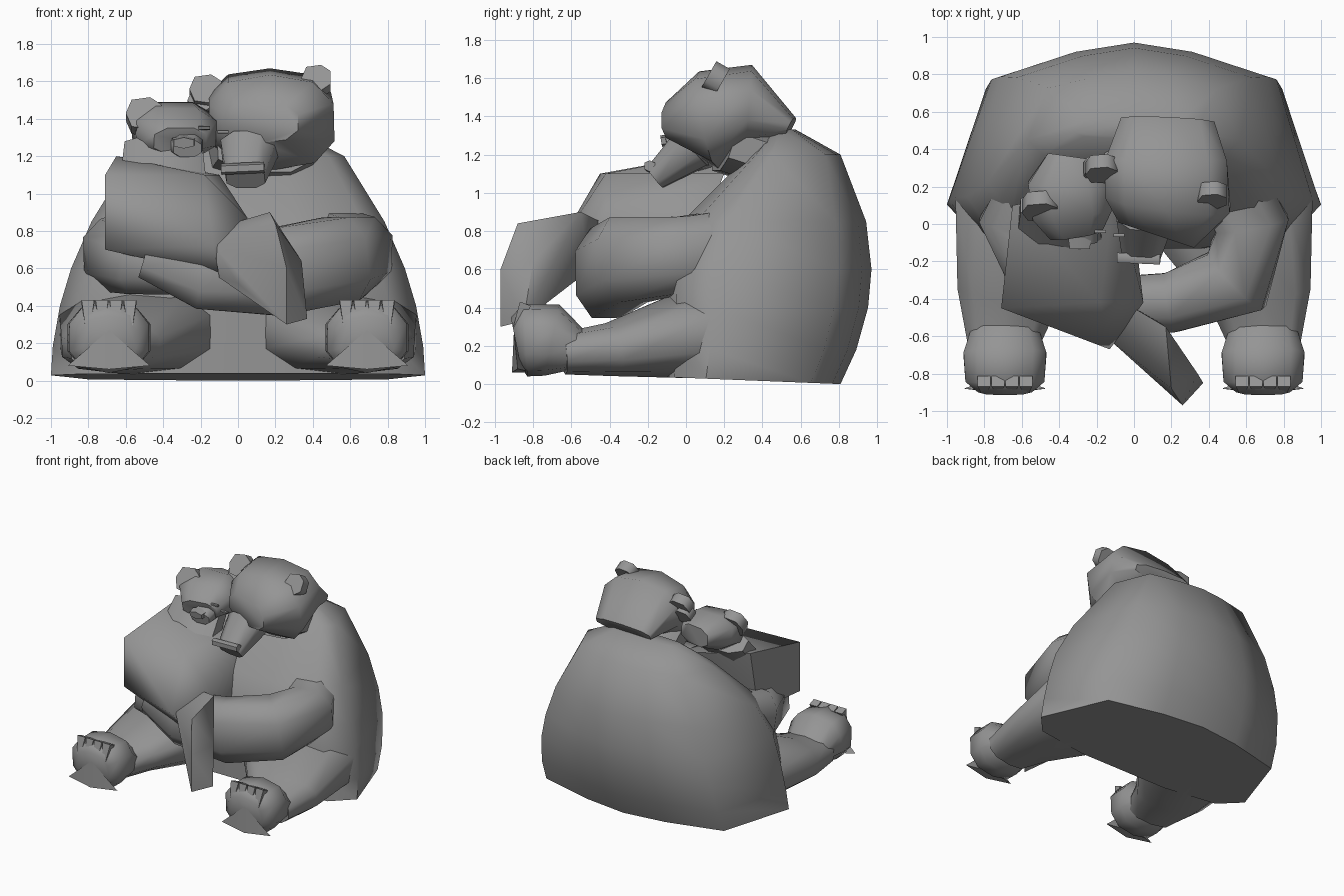
import bpy, bmesh, math
from mathutils import Vector

cube = bpy.data.objects.get("Cube")
if cube:
    bpy.data.objects.remove(cube, do_unlink=True)

colour = (.3, .3, .3, 1)
grey = bpy.data.materials.new("plain grey")
grey.use_nodes = True
grey.diffuse_color = colour
grey.node_tree.nodes["Principled BSDF"].inputs["Base Color"].default_value = colour


def finish(name, bm):
    bmesh.ops.recalc_face_normals(bm, faces=bm.faces)
    mesh = bpy.data.meshes.new(name)
    bm.to_mesh(mesh)
    bm.free()
    mesh.materials.append(grey)
    obj = bpy.data.objects.new(name, mesh)
    bpy.context.collection.objects.link(obj)
    bpy.ops.object.select_all(action='DESELECT')
    obj.select_set(True)
    bpy.context.view_layer.objects.active = obj
    bpy.ops.object.shade_smooth_by_angle(angle=math.radians(60))


def skin(name, rings):
    """Join rings of points with quads and close both ends."""
    bm = bmesh.new()
    loops = [[bm.verts.new(point) for point in ring] for ring in rings]
    count = len(loops[0])
    for lower, upper in zip(loops, loops[1:]):
        for i in range(count):
            j = (i + 1) % count
            bm.faces.new((lower[i], lower[j], upper[j], upper[i]))
    bm.faces.new(loops[0])
    bm.faces.new(loops[-1])
    finish(name, bm)


def rounded_square(sides):
    """Points on a circle pushed slightly towards a square."""
    points = []
    for i in range(sides):
        angle = math.tau * (i + .5) / sides
        points.append([math.copysign(abs(value) ** .8, value)
                       for value in (math.cos(angle), math.sin(angle))])
    return points


def limb(name, path, sides=8):
    """Path entries: x, y, z, sideways radius, upright radius."""
    centres = [Vector(entry[:3]) for entry in path]
    rings = []
    for k, (x, y, z, wide, tall) in enumerate(path):
        ahead = centres[min(k + 1, len(path) - 1)]
        behind = centres[max(k - 1, 0)]
        along = (ahead - behind).normalized()
        across = along.cross(Vector((0, 0, 1))).normalized()
        up = across.cross(along)
        rings.append([centres[k] + across * c * wide + up * s * tall
                      for c, s in rounded_square(sides)])
    skin(name, rings)


def hull(name, points):
    bm = bmesh.new()
    for point in points:
        bm.verts.new(point)
    bmesh.ops.convex_hull(bm, input=bm.verts)
    loose = [vert for vert in bm.verts if not vert.link_faces]
    bmesh.ops.delete(bm, geom=loose, context='VERTS')
    finish(name, bm)


def ear(name, x, y, z, radius):
    limb(name, [(x, y - .04, z + .02, radius, radius),
                (x, y + .03, z - .02, radius, radius)], sides=7)


def eyelid(name, x, y, z):
    limb(name, [(x - .03, y, z, .01, .01), (x + .03, y, z, .01, .01)], sides=6)


def torso_ring(z):
    """Width shrinks with height, the back bulges, the chest leans back."""
    cap = 1.2 * max(0, z - 1.2)
    wide = 1 - .3 * z ** 2 - cap
    back = .97 - .45 * (z - .6) ** 2 - cap
    front = max(-.13, z - .87)
    middle = front + .25 * (back - front)
    half = ((.35, .94), (.8, .78), (1, 0), (.85, -.7), (.4, -1))
    outline = [(0, 1), *half, (0, -1), *((-c, s) for c, s in reversed(half))]
    points = []
    for c, s in outline:
        y = middle + s * (back - middle if s > 0 else middle - front)
        lift = .2 * max(0, .2 - z) * (back - y)
        points.append((wide * c, y, z + lift))
    return points


# Large seated torso with a short neck
skin("large_torso", [torso_ring(z) for z in (0, .18, .4, .6, .85, 1.2, 1.33)])
limb("large_neck", [(.1, .5, 1.15, .3, .15), (.15, .2, 1.25, .28, .15)])

# Legs, feet and toes on both sides
for side, label in ((1, "left"), (-1, "right")):
    limb(label + "_leg", [
        (side * .45, .3, .25, .4, .2), (side * .55, 0, .26, .44, .23),
        (side * .68, -.4, .18, .28, .14), (side * .7, -.64, .16, .2, .11)], sides=10)
    x = side * .69
    limb(label + "_foot", [
        (x, -.55, .17, .18, .1), (x, -.7, .23, .23, .19),
        (x, -.84, .23, .22, .19), (x, -.89, .22, .15, .13)], sides=10)
    hull(label + "_sole", [
        (x, -.9, .27), (x - .22, -.88, .08), (x + .22, -.88, .08),
        (x, -.91, .06), (x, -.8, .06)])
    for i in range(4):
        toe = x + (i - 1.5) * .075
        limb(f"{label}_toe_{i}", [(toe, -.84, .42, .045, .04),
                                  (toe, -.89, .29, .02, .02)], sides=4)

# Wrapping arms
limb("left_arm", [
    (.42, .4, .75, .2, .2), (.63, 0, .68, .21, .21), (.55, -.3, .65, .22, .24),
    (.2, -.42, .58, .17, .25), (-.2, -.43, .57, .15, .2), (-.5, -.43, .66, .08, .12)])
limb("right_arm", [
    (-.42, .4, .75, .2, .2), (-.64, 0, .67, .2, .21),
    (-.52, -.28, .62, .2, .17), (-.1, -.34, .58, .15, .13)])

# Large head
limb("large_head", [
    (.12, -.06, 1.38, .22, .11), (.18, .12, 1.38, .35, .26),
    (.17, .33, 1.46, .34, .21), (.18, .55, 1.35, .26, .05)], sides=10)
limb("large_muzzle", [(.06, .04, 1.24, .16, .13), (.04, -.16, 1.08, .11, .07)])
limb("large_nose", [(-.09, -.18, 1.13, .03, .03), (.14, -.19, 1.14, .03, .03)], sides=6)
ear("large_left_ear", .42, .16, 1.6, .08)
ear("large_right_ear", -.17, .3, 1.54, .09)
eyelid("large_left_eyelid", .19, -.06, 1.33)
eyelid("large_right_eyelid", -.08, -.06, 1.33)

# Small animal: leaning body and bent hanging leg
hull("small_torso", [
    (-.71, -.45, 1.1), (-.71, -.45, .7), (-.65, .1, 1.2), (-.65, 0, .7),
    (-.13, -.67, .72), (-.18, -.42, 1.1), (.05, -.42, .87), (-.1, -.56, .56),
    (-.35, -.5, .7), (-.1, .2, 1.1), (0, 0, .6)])
limb("small_neck", [(-.4, -.1, 1, .25, .12), (-.4, .1, 1.25, .22, .1)])
hull("small_leg", [
    (-.13, -.62, .72), (-.1, -.6, .55), (0, -.45, .85), (.17, -.55, .9),
    (.1, -.5, .6), (.2, -.88, .84), (.34, -.8, .64), (.26, -.97, .6),
    (.26, -.97, .3), (.37, -.85, .33), (0, -.72, .52)])

# Small head
limb("small_head", [
    (-.31, -.05, 1.28, .15, .08), (-.33, .07, 1.32, .23, .15),
    (-.35, .22, 1.36, .23, .14), (-.33, .36, 1.36, .14, .08)])
limb("small_muzzle", [(-.28, .02, 1.27, .1, .08), (-.27, -.1, 1.24, .08, .05)])
limb("small_nose", [(-.29, -.07, 1.28, .07, .03), (-.29, -.13, 1.27, .06, .03)], sides=6)
ear("small_right_ear", -.5, .1, 1.41, .1)
ear("small_left_ear", -.2, .3, 1.48, .07)
eyelid("small_left_eyelid", -.18, -.04, 1.35)
eyelid("small_right_eyelid", -.4, -.04, 1.35)
